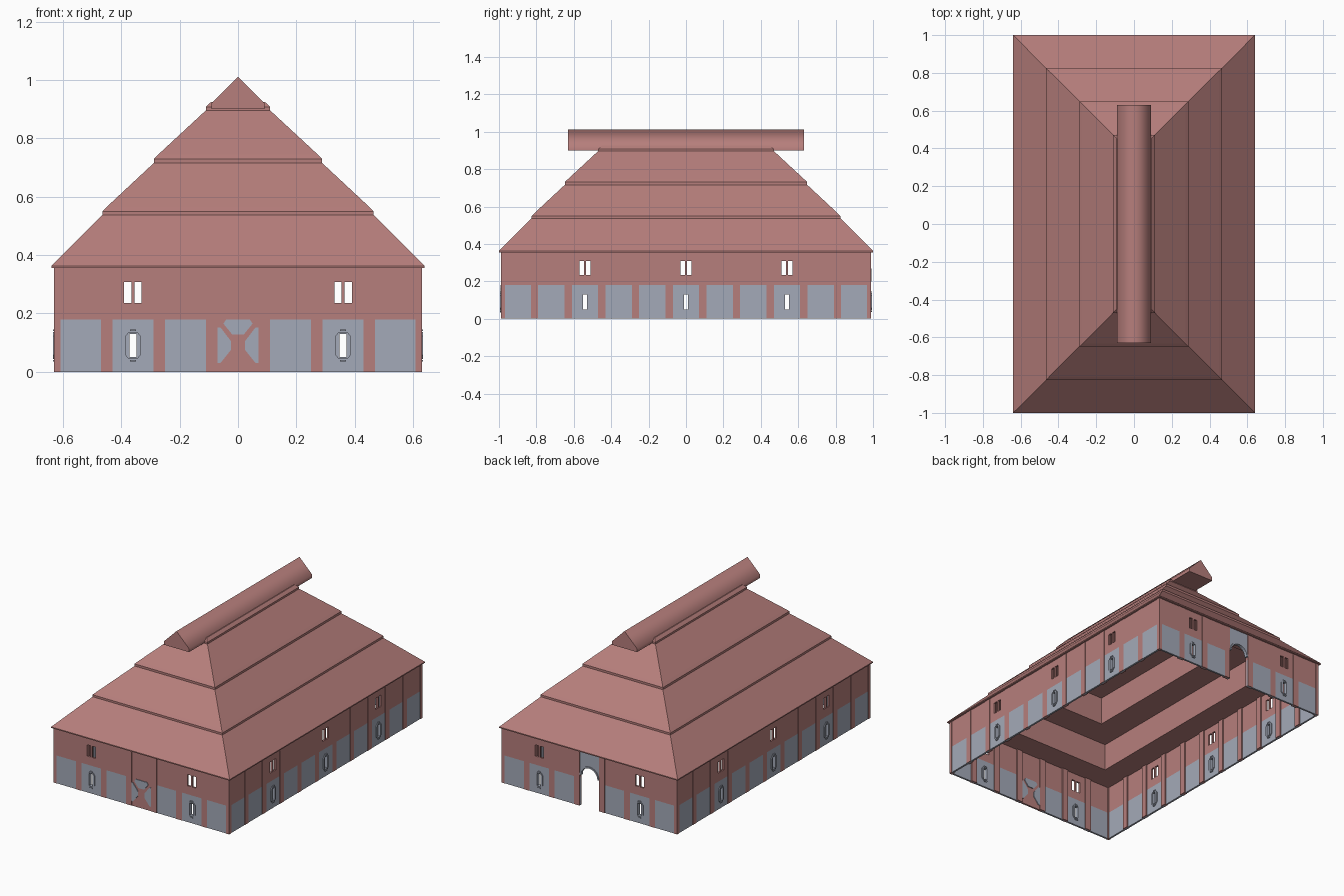
import bpy, bmesh, math
from mathutils import Matrix

cube = bpy.data.objects.get("Cube")
if cube:
    bpy.data.objects.remove(cube)


def material(name, rgb):
    m = bpy.data.materials.new(name)
    m.use_nodes = True
    m.diffuse_color = (*rgb, 1)
    m.node_tree.nodes["Principled BSDF"].inputs["Base Color"].default_value = (*rgb, 1)
    return m


RED = material("brick_red", (0.47, 0.21, 0.20))
GREY = material("blue_grey", (0.37, 0.40, 0.48))


def finish(name, bm, mats, turn=0):
    bmesh.ops.recalc_face_normals(bm, faces=bm.faces)
    mesh = bpy.data.meshes.new(name)
    bm.transform(Matrix.Rotation(turn, 4, "Z"))
    bm.to_mesh(mesh)
    bm.free()
    for m in mats:
        mesh.materials.append(m)
    ob = bpy.data.objects.new(name, mesh)
    bpy.context.collection.objects.link(ob)
    return ob


def prism(bm, outline, y0, y1):
    """Extrude an (x, z) outline from y0 to y1."""
    a = [bm.verts.new((x, y0, z)) for x, z in outline]
    b = [bm.verts.new((x, y1, z)) for x, z in outline]
    bm.faces.new(a)
    bm.faces.new(b[::-1])
    for i in range(len(a)):
        j = (i + 1) % len(a)
        bm.faces.new((a[i], b[i], b[j], a[j]))


def part(name, mat, outlines, y0, y1, turn=0):
    bm = bmesh.new()
    for o in outlines:
        prism(bm, o, y0, y1)
    return finish(name, bm, [mat], turn)


def rect(x0, x1, z0, z1):
    return [(x0, z0), (x1, z0), (x1, z1), (x0, z1)]


def arc(r, z, n=12):
    return [(r * math.cos(math.pi * i / n), z + r * math.sin(math.pi * i / n))
            for i in range(n + 1)]


TOP, BAY, SILL = 0.357, 0.18, 0.18


# Wall sheet with real window openings, grey below the rail and red above
def wall_sheet(name, half, dist, windows, centre, turn):
    us = {-half + 0.008, half - 0.008, -0.07, 0.07}
    for c in windows:
        us |= {c + s * d for s in (-1, 1) for d in (0.005, 0.012, 0.03)}
    us = sorted(us)
    zs = [0, 0.05, 0.13, SILL, 0.235, 0.308, TOP]

    def is_hole(u, z):
        if centre == "arch" and abs(u) < 0.07:
            return True
        for c in windows:
            d = abs(u - c)
            if d < 0.012 and 0.05 < z < 0.13:
                return True
            if 0.005 < d < 0.03 and 0.235 < z < 0.308:
                return True
        return False

    bm = bmesh.new()
    y = -dist + 0.008
    grid = {(u, z): bm.verts.new((u, y, z)) for u in us for z in zs}
    for u0, u1 in zip(us, us[1:]):
        for z0, z1 in zip(zs, zs[1:]):
            u, z = (u0 + u1) / 2, (z0 + z1) / 2
            if is_hole(u, z):
                continue
            f = bm.faces.new([grid[k] for k in ((u0, z0), (u1, z0), (u1, z1), (u0, z1))])
            door = centre == "door" and abs(u) < 0.07
            f.material_index = 1 if z < SILL and not door else 0
    loose = [v for v in bm.verts if not v.link_faces]
    bmesh.ops.delete(bm, geom=loose, context="VERTS")
    ob = finish(name, bm, [RED, GREY], turn)
    mod = ob.modifiers.new("thickness", "SOLIDIFY")
    mod.thickness = 0.012
    mod.offset = 0


# One complete wall: sheet, posts and window surrounds
def wall(side, half, dist, windows, centre, turn):
    wall_sheet(side + "_wall", half, dist, windows, centre, turn)
    posts = []
    k = BAY / 2
    while k < half + 0.01:
        for s in (-1, 1):
            posts.append(rect(*sorted((s * (k - 0.02), s * min(k + 0.02, half))), 0, TOP))
        k += BAY
    part(side + "_posts", RED, posts, -dist, -dist + 0.022, turn)
    frames = []
    half_ring = [(0, 0.047), (0.014, 0.047), (0.026, 0.033), (0.026, -0.033), (0.014, -0.047),
                 (0, -0.047), (0, -0.04), (0.012, -0.04), (0.012, 0.04), (0, 0.04)]
    for c in windows:
        for s in (-1, 1):
            frames.append([(c + s * x, 0.09 + z) for x, z in half_ring])
            zc = 0.09 + s * 0.052
            frames.append(rect(c - 0.01, c + 0.01, zc - 0.003, zc + 0.003))
    part(side + "_window_surrounds", GREY, frames, -dist - 0.004, -dist + 0.02, turn)


wall("front", 0.63, 0.99, (-0.36, 0.36), "door", 0)
wall("back", 0.63, 0.99, (-0.36, 0.36), "arch", math.pi)
wall("left", 0.99, 0.63, (-0.54, 0, 0.54), "", math.pi / 2)
wall("right", 0.99, 0.63, (-0.54, 0, 0.54), "", -math.pi / 2)

# Front door: grey fields leave a red cross brace between them
fields = [[(-0.04, 0.18), (-0.05, 0.165), (-0.02, 0.128), (0.02, 0.128), (0.05, 0.165), (0.04, 0.18)]]
for s in (-1, 1):
    fields.append([(s * x, z) for x, z in
                   ((0.07, 0.152), (0.06, 0.152), (0.024, 0.105), (0.024, 0.075), (0.06, 0.03), (0.07, 0.03))])
part("door_fields", GREY, fields, -0.992, -0.986)
part("door_fields_inside", GREY, fields, -0.977, -0.971)

# Back gateway: grey spandrel over a round arch, with a raised trim
gate = [(0.07, 0.2), (0.07, TOP), (-0.07, TOP), (-0.07, 0.2)] + arc(0.062, 0.2)[::-1]
part("gateway_spandrel", GREY, [gate], -0.988, -0.976, math.pi)
part("gateway_trim", GREY, [arc(0.069, 0.2) + arc(0.06, 0.2)[::-1]], -0.993, -0.972, math.pi)

# Hipped roof in three overlapping tiers, stepped on its underside
profile = [(0.11, 0.88), (0.11, 0.71), (0.28, 0.71), (0.28, 0.53), (0.46, 0.53), (0.46, 0.355),
           (0.64, 0.355), (0.64, 0.362), (0.465, 0.537), (0.465, 0.55), (0.45, 0.565),
           (0.288, 0.716), (0.288, 0.73), (0.273, 0.745),
           (0.11, 0.896), (0.11, 0.908), (0.092, 0.925)]
bm = bmesh.new()
rings = [[bm.verts.new((sx * h, sy * (h + 0.36), z)) for sx, sy in ((-1, -1), (1, -1), (1, 1), (-1, 1))]
         for h, z in profile]
for a, b in zip(rings, rings[1:]):
    for i in range(4):
        j = (i + 1) % 4
        bm.faces.new((a[i], a[j], b[j], b[i]))
bm.faces.new(rings[0])
bm.faces.new(rings[-1])
finish("tiered_roof", bm, [RED])

# Ridge cap, softly shaded over the crest and overhanging both ends
ridge = part("ridge_cap", RED, [[(-0.09, 0.9), (0.09, 0.9), (0.09, 0.922), (0, 1.012), (-0.09, 0.922)]],
             -0.63, 0.63)
for p in ridge.data.polygons:
    p.use_smooth = abs(p.normal.y) < 0.5 and p.normal.z > -0.5
for e in ridge.data.edges:
    a, b = (ridge.data.vertices[i].co for i in e.vertices)
    e.use_edge_sharp = abs(a.y - b.y) < 0.1 or max(a.z, b.z) < 0.91
